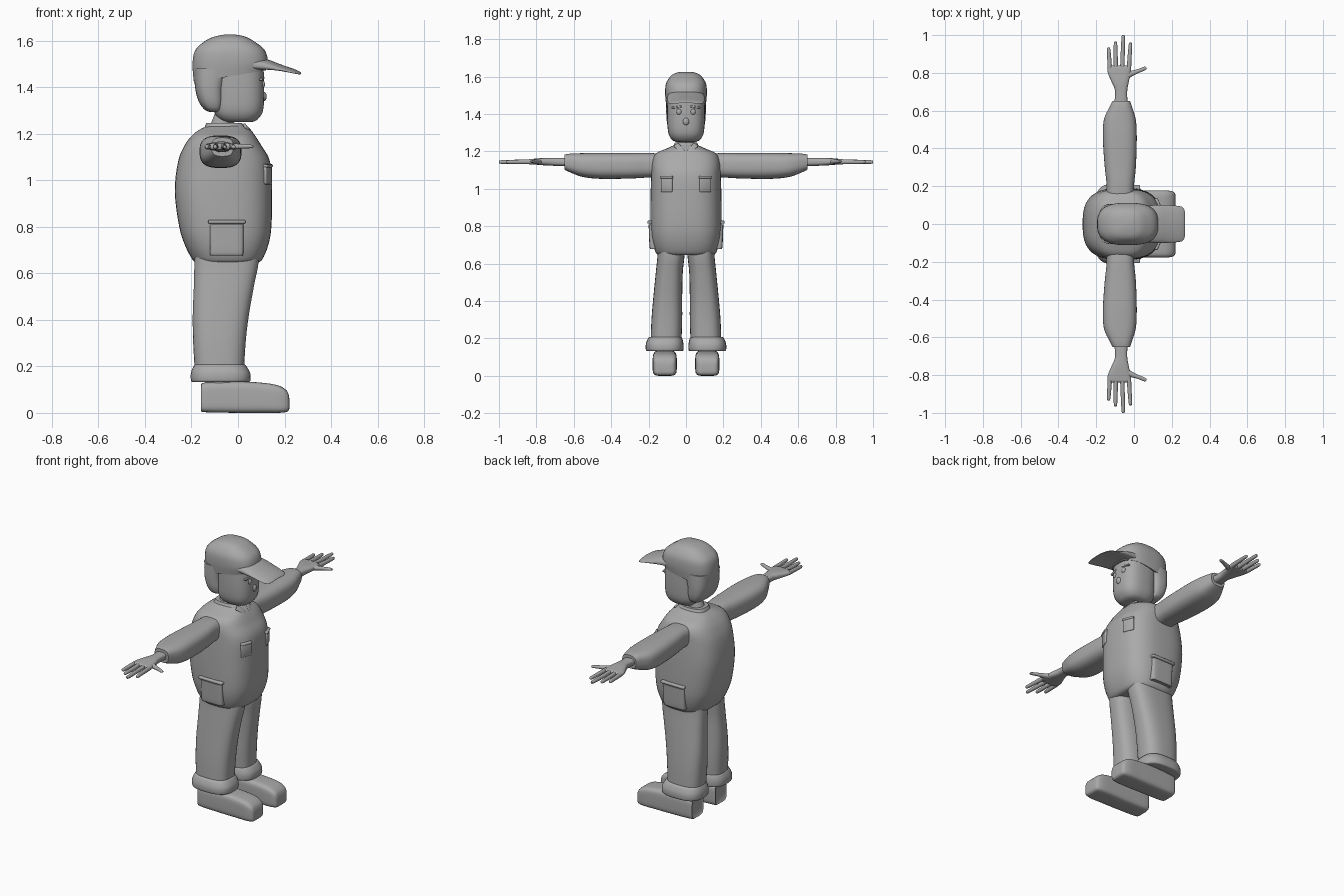
import bpy, bmesh, math
from mathutils import Matrix, Vector

grey = bpy.data.materials.new("plain grey")
grey.diffuse_color = (0.4, 0.4, 0.4, 1)


def finish(name, bm, mirror=False, angle=50):
    """Turn a bmesh into a smooth grey object, optionally mirrored across y."""
    bmesh.ops.recalc_face_normals(bm, faces=bm.faces)
    me = bpy.data.meshes.new(name)
    bm.to_mesh(me)
    bm.free()
    me.materials.append(grey)
    ob = bpy.data.objects.new(name, me)
    bpy.context.collection.objects.link(ob)
    bpy.ops.object.select_all(action='DESELECT')
    ob.select_set(True)
    bpy.context.view_layer.objects.active = ob
    bpy.ops.object.shade_smooth_by_angle(angle=math.radians(angle))
    if mirror:
        m = ob.modifiers.new("mirror", 'MIRROR')
        m.use_axis = (False, True, False)
        m.use_mirror_merge = False
    return ob


def smooth_sections(secs, steps):
    """Catmull-Rom interpolation between the given cross-sections."""
    out = []
    for i in range(len(secs) - 1):
        p0, p1 = secs[max(i - 1, 0)], secs[i]
        p2, p3 = secs[i + 1], secs[min(i + 2, len(secs) - 1)]
        for k in range(steps):
            t = k / steps
            out.append([0.5 * (2 * b + (c - a) * t + (2 * a - 5 * b + 4 * c - d) * t * t
                               + (3 * b - a - 3 * c + d) * t ** 3)
                        for a, b, c, d in zip(p0, p1, p2, p3)])
    return out + [list(secs[-1])]


def loft(name, axis, secs, p=2.8, n=32, steps=4, mirror=False, warp=None):
    """Sections are (position, u0, u1, v0, v1); rings are superellipses."""
    bm = bmesh.new()
    rings = []
    for t, u0, u1, v0, v1 in smooth_sections(secs, steps):
        ring = []
        for k in range(n):
            a = 2 * math.pi * (k + 0.5) / n
            c, s = math.cos(a), math.sin(a)
            u = (u0 + u1) / 2 + (u1 - u0) / 2 * math.copysign(abs(c) ** (2 / p), c)
            v = (v0 + v1) / 2 + (v1 - v0) / 2 * math.copysign(abs(s) ** (2 / p), s)
            co = Vector({'x': (t, u, v), 'y': (u, t, v), 'z': (u, v, t)}[axis])
            ring.append(bm.verts.new(warp(co) if warp else co))
        rings.append(ring)
    for a, b in zip(rings, rings[1:]):
        for k in range(n):
            bm.faces.new((a[k], a[(k + 1) % n], b[(k + 1) % n], b[k]))
    bm.faces.new(rings[0])
    bm.faces.new(rings[-1])
    return finish(name, bm, mirror)


def sym(rows):
    """Short form for centred parts: (z, x0, x1, half width)."""
    return [(z, a, b, -h, h) for z, a, b, h in rows]


def block(name, loc, size, rot=(0, 0, 0), bevel=0.005):
    """Bevelled, rotated box on the +y side, mirrored to -y."""
    bm = bmesh.new()
    bmesh.ops.create_cube(bm, size=1, matrix=Matrix.Diagonal((*size, 1)))
    bmesh.ops.bevel(bm, geom=bm.edges[:], offset=bevel, segments=2, affect='EDGES', profile=0.5)
    r = [math.radians(d) for d in rot]
    turn = (Matrix.Rotation(r[2], 4, 'Z') @ Matrix.Rotation(r[1], 4, 'Y') @ Matrix.Rotation(r[0], 4, 'X'))
    bmesh.ops.transform(bm, matrix=Matrix.Translation(loc) @ turn, verts=bm.verts)
    return finish(name, bm, True)


def ball(name, loc, size, mirror=False):
    bm = bmesh.new()
    bmesh.ops.create_uvsphere(bm, u_segments=16, v_segments=10, radius=1,
                              matrix=Matrix.Translation(loc) @ Matrix.Diagonal((*size, 1)))
    return finish(name, bm, mirror)


# Head, hair and face
loft("head", 'z', sym([(1.25, -.05, .06, .05), (1.262, -.08, .085, .075), (1.30, -.105, .108, .095),
                       (1.38, -.11, .113, .101), (1.50, -.12, .11, .10)]), p=2.7)
loft("hair", 'z', sym([(1.293, -.12, -.08, .06), (1.305, -.145, -.065, .085), (1.34, -.17, -.058, .10),
                       (1.40, -.185, -.055, .106), (1.48, -.19, -.03, .106)]))
ball("eye", (.107, .037, 1.412), (.009, .014, .016), True)
ball("nose", (.112, 0, 1.36), (.011, .017, .02))
block("eyebrow", (.103, .05, 1.437), (.014, .055, .01), (-8, 0, 8), .003)
loft("neck", 'z', sym([(1.18, -.135, -.02, .055), (1.24, -.118, -.02, .046), (1.31, -.09, .02, .045)]), p=2)


# Cap: dome with a rim that rises to the front, and a curved brim
def rim(co):
    if co.z < 1.52:
        co.z += (0.17 * (co.x + 0.19) - 0.01) * min(1, (1.52 - co.z) / 0.09)
    return co


def droop(co):
    co.z -= 0.012 * (co.y / 0.1) ** 2
    return co


loft("cap", 'z', sym([(1.43, -.19, .12, .105), (1.50, -.196, .13, .112), (1.56, -.184, .115, .108),
                      (1.60, -.14, .065, .085), (1.618, -.10, .03, .06), (1.626, -.06, -.01, .025)]),
     p=2.7, warp=rim)
loft("cap_brim", 'x', [(.04, -.098, .098, 1.478, 1.54), (.12, -.1, .1, 1.478, 1.522),
                       (.18, -.1, .1, 1.475, 1.50), (.24, -.095, .095, 1.465, 1.479),
                       (.262, -.085, .085, 1.461, 1.469), (.27, -.06, .06, 1.459, 1.463)],
     p=2.8, warp=droop)

# Jacket body
loft("jacket", 'z', sym([(.645, -.18, .085, .145), (.66, -.197, .105, .162), (.72, -.228, .13, .181),
                         (.80, -.253, .144, .19), (.95, -.272, .146, .19), (1.08, -.258, .138, .186),
                         (1.15, -.23, .10, .182), (1.19, -.20, .075, .16), (1.215, -.17, .055, .105),
                         (1.235, -.13, .03, .06)]), p=2.8, n=48)
loft("collar", 'z', sym([(1.18, -.155, .04, .09), (1.225, -.145, .035, .07), (1.247, -.135, .015, .06)]))
block("collar_flap", (.045, .036, 1.217), (.012, .03, .065), (-38, -38, 8), .004)

# Jacket pockets
block("chest_pocket", (.124, .102, 1.025), (.022, .066, .085), (0, 0, 23))
block("chest_pocket_flap", (.126, .102, 1.062), (.026, .07, .014), (0, 0, 23))
loft("side_pocket", 'z', [(.68, -.118, .02, .13, .188), (.69, -.12, .023, .13, .195),
                          (.81, -.122, .024, .13, .2)], p=6, mirror=True)
block("side_pocket_flap", (-.048, .178, .822), (.16, .056, .016))

# Sleeves
loft("sleeve", 'y', [(.10, -.15, 0, 1.06, 1.185), (.2, -.145, 0, 1.06, 1.192),
                     (.3, -.155, .01, 1.055, 1.192), (.45, -.165, .015, 1.053, 1.193),
                     (.55, -.16, .01, 1.063, 1.191), (.62, -.13, -.01, 1.088, 1.188),
                     (.65, -.114, -.02, 1.103, 1.183)], mirror=True)

# Hands
loft("hand", 'y', [(.62, -.107, -.033, 1.12, 1.166), (.70, -.10, -.036, 1.123, 1.166),
                   (.75, -.118, -.028, 1.125, 1.166), (.80, -.139, -.018, 1.129, 1.162),
                   (.83, -.14, -.015, 1.131, 1.159), (.838, -.135, -.02, 1.136, 1.153)], mirror=True)
fingers = [("little_finger", -.128, -.134, .935), ("ring_finger", -.096, -.098, .965),
           ("middle_finger", -.062, -.057, 1.0), ("index_finger", -.027, -.019, .96)]
for name, x0, x1, tip in fingers:
    loft(name, 'y', [(.82, x0 - .012, x0 + .012, 1.131, 1.159),
                     ((.82 + tip) / 2, (x0 + x1) / 2 - .011, (x0 + x1) / 2 + .011, 1.132, 1.156),
                     (tip - .01, x1 - .009, x1 + .009, 1.134, 1.153),
                     (tip, x1 - .004, x1 + .004, 1.14, 1.148)], p=2, n=16, mirror=True)
loft("thumb", 'x', [(-.06, .74, .80, 1.13, 1.16), (-.02, .775, .81, 1.132, 1.158),
                    (.02, .797, .82, 1.136, 1.156), (.055, .812, .833, 1.138, 1.153),
                    (.066, .82, .829, 1.142, 1.149)], p=2, n=16, mirror=True)

# Trousers with turned-up cuffs
loft("trouser_leg", 'z', [(.16, -.185, .025, .025, .19), (.30, -.193, .033, .02, .185),
                          (.42, -.195, .047, .02, .175), (.55, -.19, .07, .017, .162),
                          (.64, -.188, .088, .008, .153), (.72, -.185, .09, .004, .15)], mirror=True)
loft("trouser_cuff", 'z', [(.132, -.19, .04, .025, .2), (.137, -.202, .053, .014, .214),
                           (.17, -.203, .053, .013, .215), (.20, -.192, .037, .02, .203),
                           (.209, -.183, .027, .028, .193)], mirror=True)

# Shoes
loft("ankle", 'z', [(.09, -.14, .015, .065, .162), (.18, -.14, -.005, .065, .162)], p=2.5, mirror=True)
loft("shoe", 'x', [(-.155, .063, .163, .012, .115), (-.145, .053, .173, .003, .13),
                   (0, .05, .177, 0, .135), (.10, .049, .178, 0, .13), (.17, .05, .178, 0, .119),
                   (.205, .056, .172, .003, .10), (.217, .065, .163, .01, .08),
                   (.221, .08, .148, .02, .06)], p=5, mirror=True)
